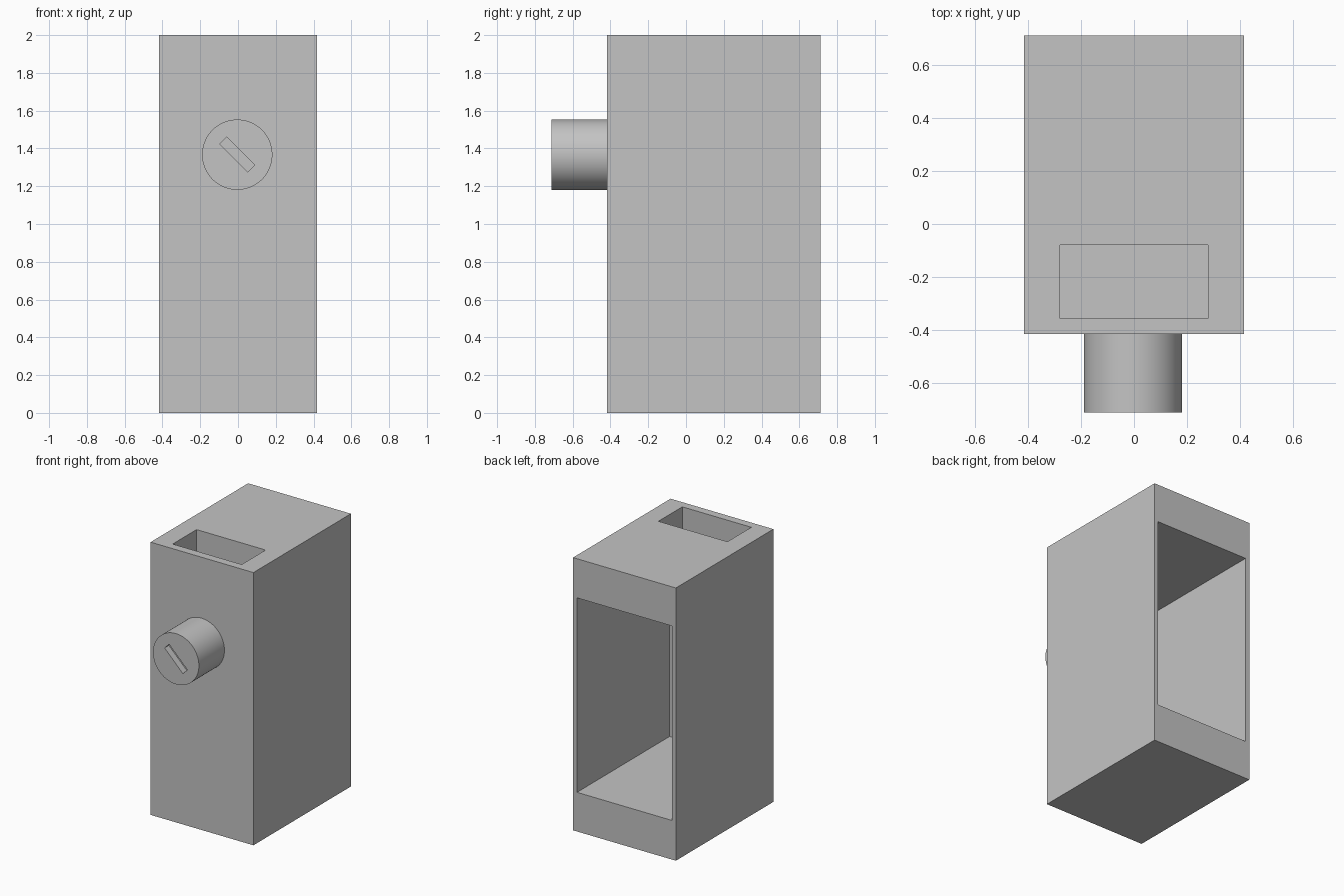
import bpy
import math

cube = bpy.data.objects.get("Cube")
if cube:
    bpy.data.objects.remove(cube, do_unlink=True)

GREY = (0.55, 0.55, 0.55, 1.0)
grey = bpy.data.materials.new("plain_grey")
grey.use_nodes = True
grey.diffuse_color = GREY
grey.node_tree.nodes["Principled BSDF"].inputs["Base Color"].default_value = GREY


def box(name, low, high):
    """Box between two opposite corners."""
    centre = [(a + b) / 2 for a, b in zip(low, high)]
    bpy.ops.mesh.primitive_cube_add(size=1, location=centre)
    obj = bpy.context.object
    obj.name = name
    obj.scale = [b - a for a, b in zip(low, high)]
    bpy.ops.object.transform_apply(location=False, rotation=False, scale=True)
    obj.data.materials.append(grey)
    return obj


def cut(target, cutter):
    """Subtract the cutter from the target and discard it."""
    cutter.hide_render = True
    mod = target.modifiers.new("cut", "BOOLEAN")
    mod.operation = "DIFFERENCE"
    mod.solver = "EXACT"
    mod.object = cutter
    bpy.context.view_layer.objects.active = target
    bpy.ops.object.modifier_apply(modifier=mod.name)
    bpy.data.objects.remove(cutter, do_unlink=True)


HALF_W, FRONT, BACK, HEIGHT = 0.417, -0.417, 0.713, 2.0
INNER_W, INNER_FRONT, MARGIN = 0.385, -0.36, 0.287

# Tall housing with a chamber open at the back and a slot through the top
housing = box("housing", (-HALF_W, FRONT, 0), (HALF_W, BACK, HEIGHT))
cut(housing, box("chamber_cutter", (-INNER_W, INNER_FRONT, MARGIN),
                 (INNER_W, BACK + 0.1, HEIGHT - MARGIN)))
cut(housing, box("top_slot_cutter", (-0.28, -0.357, HEIGHT - MARGIN - 0.1),
                 (0.28, -0.08, HEIGHT + 0.1)))

# Round knob on the front
KNOB_X, KNOB_Z, TIP = -0.004, 1.367, -0.713
bpy.ops.mesh.primitive_cylinder_add(
    vertices=96, radius=0.186, depth=FRONT - TIP,
    location=(KNOB_X, (FRONT + TIP) / 2, KNOB_Z),
    rotation=(math.pi / 2, 0, 0))
knob = bpy.context.object
knob.name = "knob"
knob.data.materials.append(grey)

# Diagonal groove in the knob face
groove = box("groove_cutter", (KNOB_X - 0.105, TIP - 0.05, KNOB_Z - 0.026),
             (KNOB_X + 0.105, TIP + 0.05, KNOB_Z + 0.026))
groove.rotation_euler.y = math.radians(45)
cut(knob, groove)

bpy.ops.object.select_all(action="DESELECT")
knob.select_set(True)
bpy.context.view_layer.objects.active = knob
bpy.ops.object.shade_smooth_by_angle(angle=math.radians(30))
